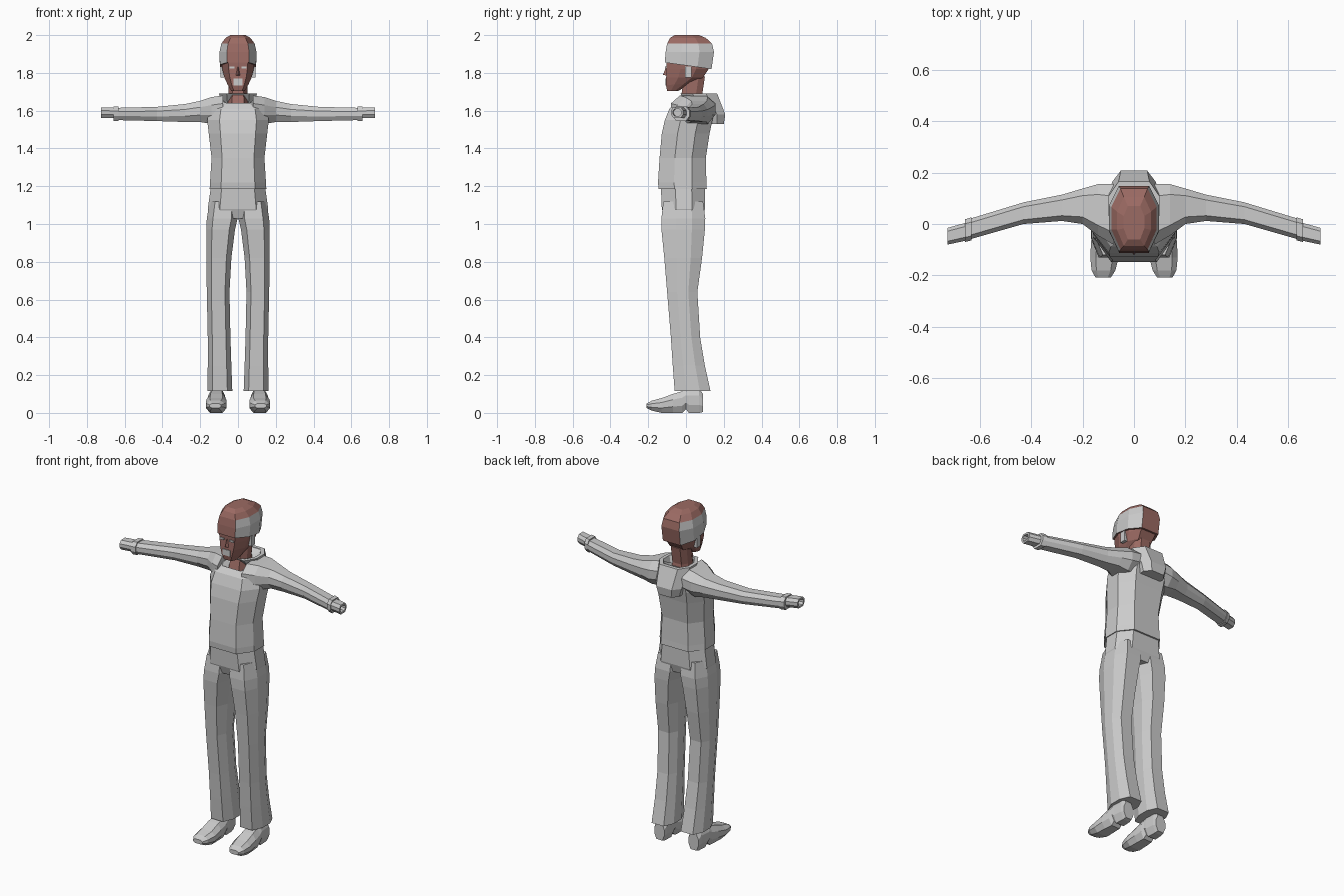
import bpy, bmesh
from mathutils import Vector

cube = bpy.data.objects.get("Cube")
if cube:
    bpy.data.objects.remove(cube, do_unlink=True)


def material(name, rgb):
    m = bpy.data.materials.new(name)
    m.use_nodes = True
    m.diffuse_color = (*rgb, 1)
    m.node_tree.nodes["Principled BSDF"].inputs["Base Color"].default_value = (*rgb, 1)
    return m


GREY = material("light grey cloth", (0.6, 0.6, 0.6))
BROWN = material("red brown skin", (0.33, 0.145, 0.125))

# Chamfered eight-sided section, as fractions of its bounding rectangle
SECTION = [(.2, 0), (.8, 0), (1, .33), (1, .7), (.8, 1), (.2, 1), (0, .7), (0, .33)]


def finish(name, bm, mats, rule=None):
    bmesh.ops.recalc_face_normals(bm, faces=bm.faces)
    if rule:
        for f in bm.faces:
            f.material_index = rule(f)
    me = bpy.data.meshes.new(name)
    bm.to_mesh(me)
    bm.free()
    for m in mats:
        me.materials.append(m)
    ob = bpy.data.objects.new(name, me)
    bpy.context.collection.objects.link(ob)
    return ob


def loft(name, axis, rows, mats, side=1, rule=None):
    """Rows are (position, a0, a1, b0, b1, optional tilt along b)."""
    bm = bmesh.new()
    rings = []
    for pos, a0, a1, b0, b1, *tilt in rows:
        ring = []
        for s, t in SECTION:
            a, b = a0 + s * (a1 - a0), b0 + t * (b1 - b0)
            p = pos + t * (tilt[0] if tilt else 0)
            x, y, z = {"x": (p, a, b), "y": (a, p, b), "z": (a, b, p)}[axis]
            ring.append(bm.verts.new((x * side, y, z)))
        rings.append(ring)
    for low, high in zip(rings, rings[1:]):
        for i in range(8):
            j = (i + 1) % 8
            bm.faces.new((low[i], low[j], high[j], high[i]))
    bm.faces.new(rings[0])
    bm.faces.new(rings[-1])
    return finish(name, bm, mats, rule)


def upright(name, rows, mats, rule=None):
    """Loft centred on x = 0; rows are (z, half width, front, back, tilt)."""
    return loft(name, "z", [(r[0], -r[1], r[1], *r[2:]) for r in rows], mats, rule=rule)


def box(name, centre, size, mat):
    bm = bmesh.new()
    bmesh.ops.create_cube(bm, size=1)
    for v in bm.verts:
        v.co = Vector(c + s * k for c, s, k in zip(centre, size, v.co))
    return finish(name, bm, [mat])


# Jacket body and the hood hanging behind the neck
upright("jacket", [
    (1.185, .15, -.145, .11), (1.22, .148, -.148, .108), (1.35, .14, -.14, .105),
    (1.48, .155, -.128, .125), (1.55, .163, -.112, .14), (1.61, .15, -.088, .152),
    (1.64, .1, -.06, .14, .05), (1.62, .06, -.04, .11, .05)], [GREY])
upright("hood", [
    (1.53, .07, .08, .2), (1.58, .085, .06, .208), (1.69, .1, -.03, .165),
    (1.69, .08, -.01, .145), (1.63, .06, .02, .13)], [GREY])

# Trousers
upright("hips", [
    (1.03, .145, -.11, .085), (1.08, .16, -.128, .1), (1.2, .143, -.133, .1)], [GREY])
LEG = [(.115, .03, .162, -.06, .13), (.25, .035, .16, -.07, .1),
       (.4, .04, .16, -.08, .075), (.64, .045, .165, -.1, .06),
       (.82, .035, .168, -.115, .085), (.97, .016, .168, -.13, .1),
       (1.03, .002, .165, -.13, .102), (1.12, .005, .15, -.12, .09)]

# Shoes run from heel to toe, with a raised arch
SHOE = [(.09, .08, .145, .005, .1), (.07, .075, .15, 0, .13),
        (.015, .07, .155, 0, .13), (0, .07, .157, .02, .125),
        (-.02, .066, .16, 0, .115), (-.07, .062, .167, 0, .1),
        (-.13, .06, .17, 0, .078), (-.18, .072, .165, .012, .065),
        (-.208, .09, .15, .025, .05)]

# Sleeves, cuffs and hollow-ended hands
SLEEVE = [(.08, -.08, .155, 1.54, 1.68), (.14, -.045, .155, 1.53, 1.672),
          (.2, 0, .138, 1.54, 1.652), (.28, .012, .114, 1.54, 1.635),
          (.43, 0, .084, 1.545, 1.62), (.64, -.06, .02, 1.55, 1.615)]
CUFF = [(.632, -.064, .026, 1.545, 1.622), (.658, -.07, .018, 1.546, 1.622)]
HAND = [(.65, -.064, .006, 1.56, 1.615), (.725, -.08, -.015, 1.562, 1.618),
        (.725, -.07, -.025, 1.572, 1.608), (.69, -.065, -.02, 1.572, 1.608)]

for label, side in (("left", 1), ("right", -1)):
    for part, axis, rows in (("trouser_leg", "z", LEG), ("shoe", "y", SHOE),
                             ("sleeve", "x", SLEEVE), ("cuff", "x", CUFF),
                             ("hand", "x", HAND)):
        loft(f"{label}_{part}", axis, rows, [GREY], side)
    # Ears and eyes
    box(f"{label}_ear", (side * .083, .012, 1.805), (.018, .035, .06), GREY)
    box(f"{label}_eye", (side * .032, -.106, 1.828), (.028, .008, .01), GREY)

# Neck and head
upright("neck", [(1.6, .058, -.05, .1), (1.68, .05, -.025, .085),
                 (1.78, .05, -.01, .1)], [BROWN])
upright("head", [
    (1.705, .036, -.1, -.04), (1.735, .055, -.106, .03, .01), (1.775, .072, -.105, .09),
    (1.82, .083, -.102, .12), (1.87, .088, -.105, .125)], [BROWN])

# Nose wedge and mouth plate
bm = bmesh.new()
tip = [bm.verts.new(p) for p in ((-.014, -.1, 1.785), (.014, -.1, 1.785),
                                 (0, -.122, 1.79), (0, -.1, 1.845))]
for tri in ((0, 1, 2), (0, 2, 3), (1, 2, 3), (0, 1, 3)):
    bm.faces.new([tip[i] for i in tri])
finish("nose", bm, [BROWN])
box("mouth_patch", (0, -.105, 1.752), (.05, .008, .035), GREY)

# Cap with pale side panels
upright("cap", [
    (1.855, .096, -.112, .135, -.035), (1.91, .098, -.108, .148),
    (1.955, .088, -.1, .138), (1.985, .066, -.085, .105), (2.0, .04, -.06, .07)],
    [BROWN, GREY],
    rule=lambda f: int(abs(f.normal.x) > .85 and f.calc_center_median().z < 1.96))
